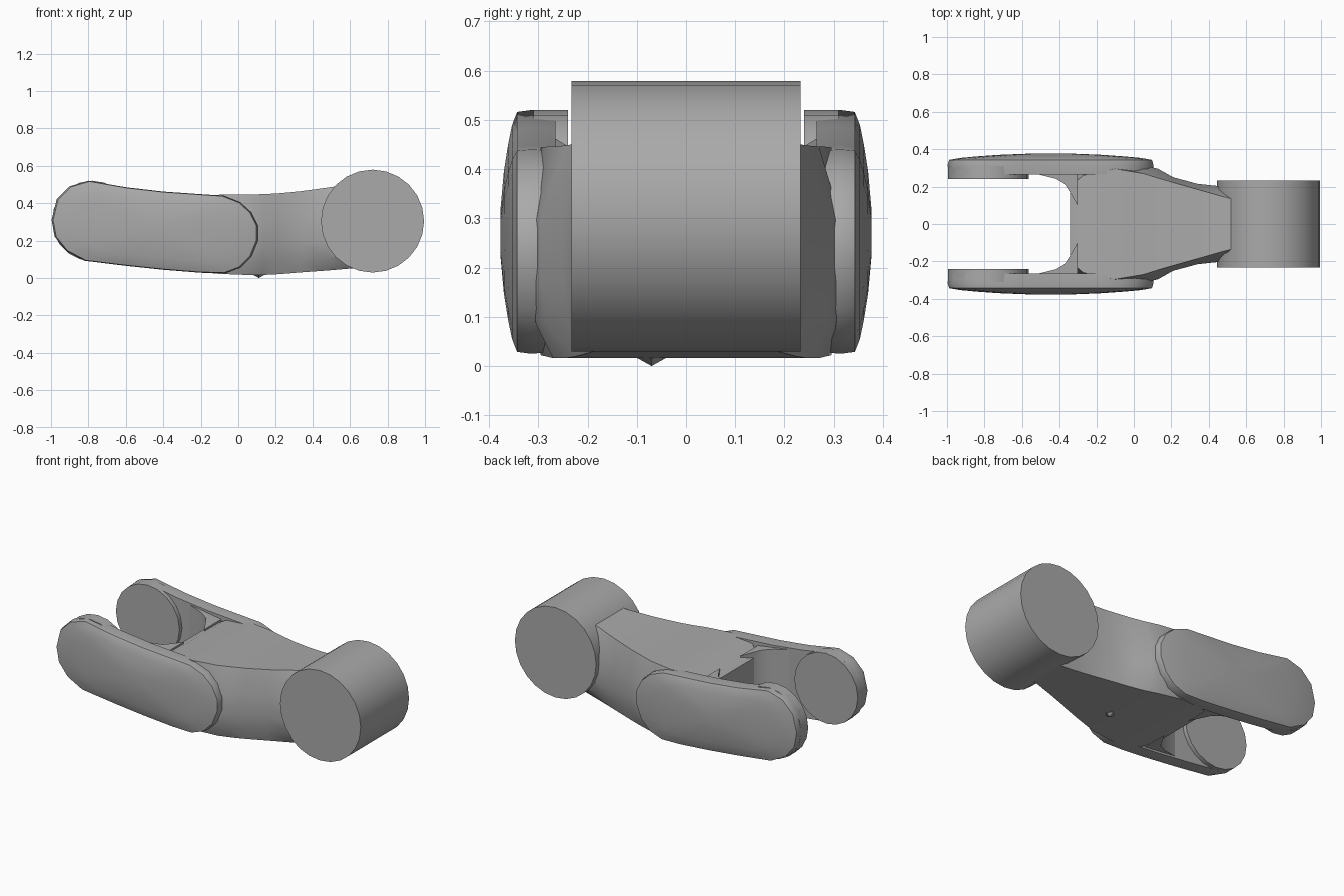
import bpy, bmesh, math
from mathutils import Matrix

old = bpy.data.objects.get("Cube")
if old:
    bpy.data.objects.remove(old, do_unlink=True)

grey = bpy.data.materials.new("plain grey")
grey.use_nodes = True
color = (0.4, 0.4, 0.4, 1)
grey.diffuse_color = color
grey.node_tree.nodes["Principled BSDF"].inputs["Base Color"].default_value = color


def finish(name, bm, angle=35):
    bmesh.ops.recalc_face_normals(bm, faces=bm.faces)
    mesh = bpy.data.meshes.new(name)
    bm.to_mesh(mesh)
    bm.free()
    obj = bpy.data.objects.new(name, mesh)
    bpy.context.collection.objects.link(obj)
    mesh.materials.append(grey)
    bpy.ops.object.select_all(action='DESELECT')
    obj.select_set(True)
    bpy.context.view_layer.objects.active = obj
    bpy.ops.object.shade_smooth_by_angle(angle=math.radians(angle))
    return obj


def loft(name, rings, angle=35):
    """Skin a list of equal point rings and cap both ends."""
    bm = bmesh.new()
    loops = [[bm.verts.new(p) for p in ring] for ring in rings]
    n = len(loops[0])
    for a, b in zip(loops, loops[1:]):
        for i in range(n):
            j = (i + 1) % n
            bm.faces.new((a[i], a[j], b[j], b[i]))
    bm.faces.new(loops[0])
    bm.faces.new(loops[-1])
    return finish(name, bm, angle)


def cylinder(name, x, y, z, radius, depth, sides):
    bm = bmesh.new()
    place = Matrix.Translation((x, y, z)) @ Matrix.Rotation(math.pi / 2, 4, 'X')
    bmesh.ops.create_cone(bm, cap_ends=True, segments=sides, radius1=radius,
                          radius2=radius, depth=depth, matrix=place)
    return finish(name, bm)


# Side outline of a fork arm as (x, z)
arm_outline = [
    (-0.80, 0.52), (-0.60, 0.485), (-0.40, 0.462), (-0.20, 0.448), (-0.08, 0.44),
    (0.01, 0.405), (0.07, 0.35), (0.105, 0.28), (0.105, 0.20), (0.07, 0.115),
    (0.01, 0.055), (-0.07, 0.025), (-0.20, 0.028), (-0.40, 0.044), (-0.60, 0.065),
    (-0.82, 0.092), (-0.92, 0.145), (-0.98, 0.22), (-0.997, 0.31), (-0.97, 0.42),
    (-0.90, 0.49)]
arm_x, arm_z = -0.445, 0.27


def arm_ring(y, scale):
    return [(arm_x + (x - arm_x) * scale, y, arm_z + (z - arm_z) * scale)
            for x, z in arm_outline]


# Plan of the rounded web where each arm meets the body
web_plan = [(-0.30, 0.10), (-0.34, 0.17), (-0.365, 0.21), (-0.42, 0.242),
            (-0.50, 0.262), (-0.56, 0.28), (-0.30, 0.30)]

for side, word in ((-1, "right"), (1, "left")):
    # Domed arm with a small edge chamfer
    rings = [arm_ring(side * 0.265, 0.985), arm_ring(side * 0.315, 1.0),
             arm_ring(side * 0.343, 0.985)]
    for s in (0.88, 0.72, 0.5, 0.2):
        rings.append(arm_ring(side * (0.346 + 0.032 * (1 - s * s)), s))
    loft(word + "_arm", rings)
    # Round pad on the inside of the arm tip
    cylinder(word + "_pad", -0.78, side * 0.275, 0.305, 0.215, 0.07, 20)
    # Web between arm and body
    loft(word + "_web", [[(x, side * y, z0 + slope * (x + 0.3)) for x, y in web_plan]
                         for z0, slope in ((0.05, -0.1), (0.43, -0.15))])

# Body and neck: stations of x, bottom, top, flat half width, side half width
stations = [
    (-0.34, 0.07, 0.40, 0.20, 0.28), (-0.27, 0.037, 0.433, 0.26, 0.30),
    (-0.10, 0.022, 0.445, 0.295, 0.315), (0.05, 0.016, 0.446, 0.27, 0.315),
    (0.13, 0.016, 0.448, 0.245, 0.295), (0.21, 0.02, 0.452, 0.222, 0.25),
    (0.34, 0.03, 0.464, 0.185, 0.215), (0.48, 0.04, 0.483, 0.145, 0.20),
    (0.62, 0.052, 0.505, 0.11, 0.195)]
rings = []
for x, low, high, flat, wide in stations:
    half = [(flat, low), (wide - 0.01, low + 0.07), (wide, low + 0.15),
            (wide, high - 0.15), (flat, high)]
    rings.append([(x, y, z) for y, z in half] + [(x, -y, z) for y, z in reversed(half)])
loft("body_neck", rings, 30)

# Hub cylinder at the single end
cylinder("hub", 0.72, 0, 0.304, 0.275, 0.466, 24)

# Small nub underneath the neck
bm = bmesh.new()
bmesh.ops.create_cone(bm, cap_ends=True, segments=4, radius1=0.0, radius2=0.045,
                      depth=0.025, matrix=Matrix.Translation((0.11, -0.07, 0.0125)))
finish("underside_nub", bm)
